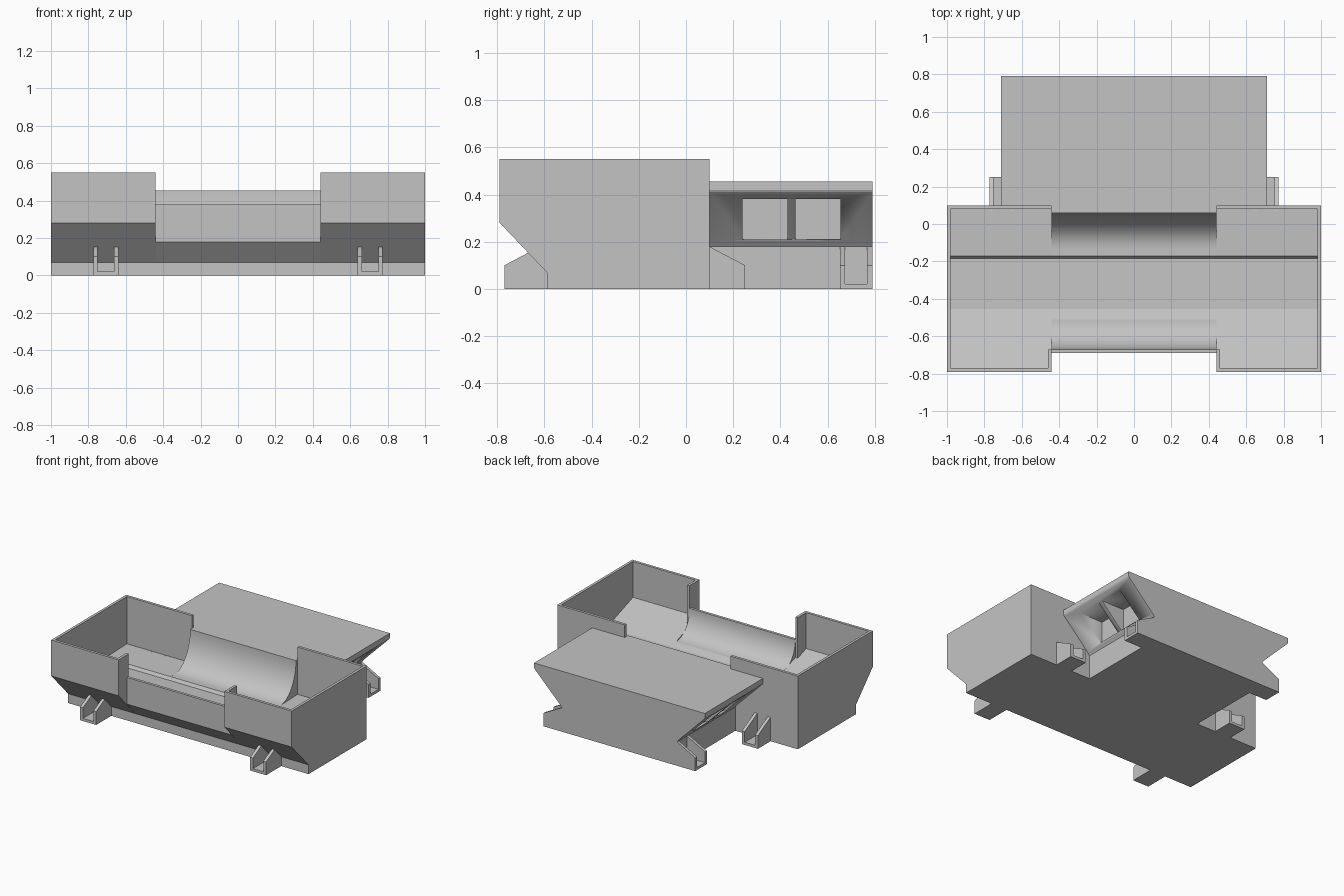
import bpy, bmesh, math
from mathutils import Vector

if "Cube" in bpy.data.objects:
    bpy.data.objects.remove(bpy.data.objects["Cube"])

grey = bpy.data.materials.new("plain grey")
grey.use_nodes = True
tone = (0.55, 0.55, 0.55, 1)
grey.diffuse_color = tone
grey.node_tree.nodes["Principled BSDF"].inputs["Base Color"].default_value = tone


def prism(name, outline, axis, lo, hi):
    """Extrude an outline: (y, z) points along x, or (x, z) points along y."""
    bm = bmesh.new()
    place = (lambda a, b: (lo, a, b)) if axis == "x" else (lambda a, b: (a, lo, b))
    face = bm.faces.new([bm.verts.new(place(a, b)) for a, b in outline])
    ext = bmesh.ops.extrude_face_region(bm, geom=[face])
    step = Vector((hi - lo, 0, 0)) if axis == "x" else Vector((0, hi - lo, 0))
    bmesh.ops.translate(bm, vec=step, verts=[g for g in ext["geom"] if isinstance(g, bmesh.types.BMVert)])
    bmesh.ops.recalc_face_normals(bm, faces=bm.faces)
    mesh = bpy.data.meshes.new(name)
    bm.to_mesh(mesh)
    bm.free()
    mesh.materials.append(grey)
    ob = bpy.data.objects.new(name, mesh)
    bpy.context.collection.objects.link(ob)
    bpy.ops.object.select_all(action="DESELECT")
    ob.select_set(True)
    bpy.context.view_layer.objects.active = ob
    bpy.ops.object.shade_smooth_by_angle(angle=math.radians(13))
    return ob


def pair(name, outline, axis, lo, hi):
    """Left and right copies, mirrored in x."""
    prism("left_" + name, outline, axis, lo, hi)
    if axis == "x":
        prism("right_" + name, outline, axis, -hi, -lo)
    else:
        prism("right_" + name, [(-x, z) for x, z in outline], axis, lo, hi)


def rect(a0, a1, b0, b1):
    return [(a0, b0), (a1, b0), (a1, b1), (a0, b1)]


def arc(cy, cz, ry, rz, n=14):
    """Quarter ellipse rising from its lowest point to its side."""
    ts = [math.pi / 2 * i / n for i in range(n + 1)]
    return [(cy + ry * math.sin(t), cz - rz * math.cos(t)) for t in ts]


RIM, DECK, GAP, T = 0.55, 0.455, 0.44, 0.02
under = [(-0.59, 0.07), (-0.59, 0), (0.1, 0)]
trough = [(-0.17, 0.187), (-0.185, 0.165), (-0.455, 0.172)]

# Tray floor: two ends and a middle with curved scoops
ends = [(-0.79, 0.28)] + under + [(0.1, 0.195)] + trough + [(-0.51, 0.19), (-0.77, 0.28)]
pair("tray_floor", ends, "x", GAP, 1 - T)
middle = ([(-0.69, 0.18)] + under + [(0.1, DECK)] + arc(-0.13, DECK, 0.19, 0.268)[::-1]
          + trough + arc(-0.51, 0.38, -0.16, 0.19) + [(-0.69, 0.38)])
prism("tray_middle", middle, "x", -GAP, GAP)

# Tray walls
pair("end_wall", [(-0.79, 0.28)] + under + [(0.1, RIM), (-0.79, RIM)], "x", 1 - T, 1)
pair("back_wall", rect(0.08, 0.1, 0.18, RIM), "x", GAP, 1 - T)
pair("front_wall", rect(-0.79, -0.77, 0.28, RIM), "x", GAP, 1 - T)
pair("return_wall", [(-0.79, 0.28), (-0.67, 0.16), (-0.67, RIM), (-0.79, RIM)], "x", GAP, GAP + T)

# Rear platform with undercut sides
half = [(0.48, 0), (0.48, 0.18), (0.495, 0.2), (0.705, 0.41), (0.71, 0.42), (0.71, DECK)]
platform = prism("rear_platform", half + [(-x, z) for x, z in half[::-1]], "y", 0.1, 0.79)

# Pockets in the sloped sides
for side in (-1, 1):
    for y in (0.335, 0.56):
        lo, hi = sorted((side * 0.485, side * 0.85))
        cutter = prism("pocket_cutter", rect(y - 0.095, y + 0.095, 0.21, 0.38), "x", lo, hi)
        cutter.hide_render = True
        cut = platform.modifiers.new("pocket", "BOOLEAN")
        cut.operation, cut.solver, cut.object = "DIFFERENCE", "EXACT", cutter
        bpy.context.view_layer.objects.active = platform
        bpy.ops.object.modifier_apply(modifier=cut.name)
        bpy.data.objects.remove(cutter)


# Ramped channel clips: two cheeks and a thin floor each
def cheek(start, sign):
    end = start + sign * 0.18
    return [(start, 0), (end, 0), (end, 0.1), (start, 0.195)]


for name, start, sign in (("front_clip", -0.59, -1), ("back_clip", 0.07, 1)):
    for x in (0.64, 0.75):
        pair(name + "_cheek", cheek(start, sign), "x", x, x + 0.023)
    lo, hi = sorted((start, start + sign * 0.18))
    pair(name + "_floor", rect(lo, hi, 0, T), "x", 0.66, 0.755)
for y in (0.652, 0.768):
    pair("side_clip_cheek", cheek(0.45, 1), "y", y, y + 0.022)
pair("side_clip_floor", rect(0.45, 0.63, 0, T), "y", 0.67, 0.77)
